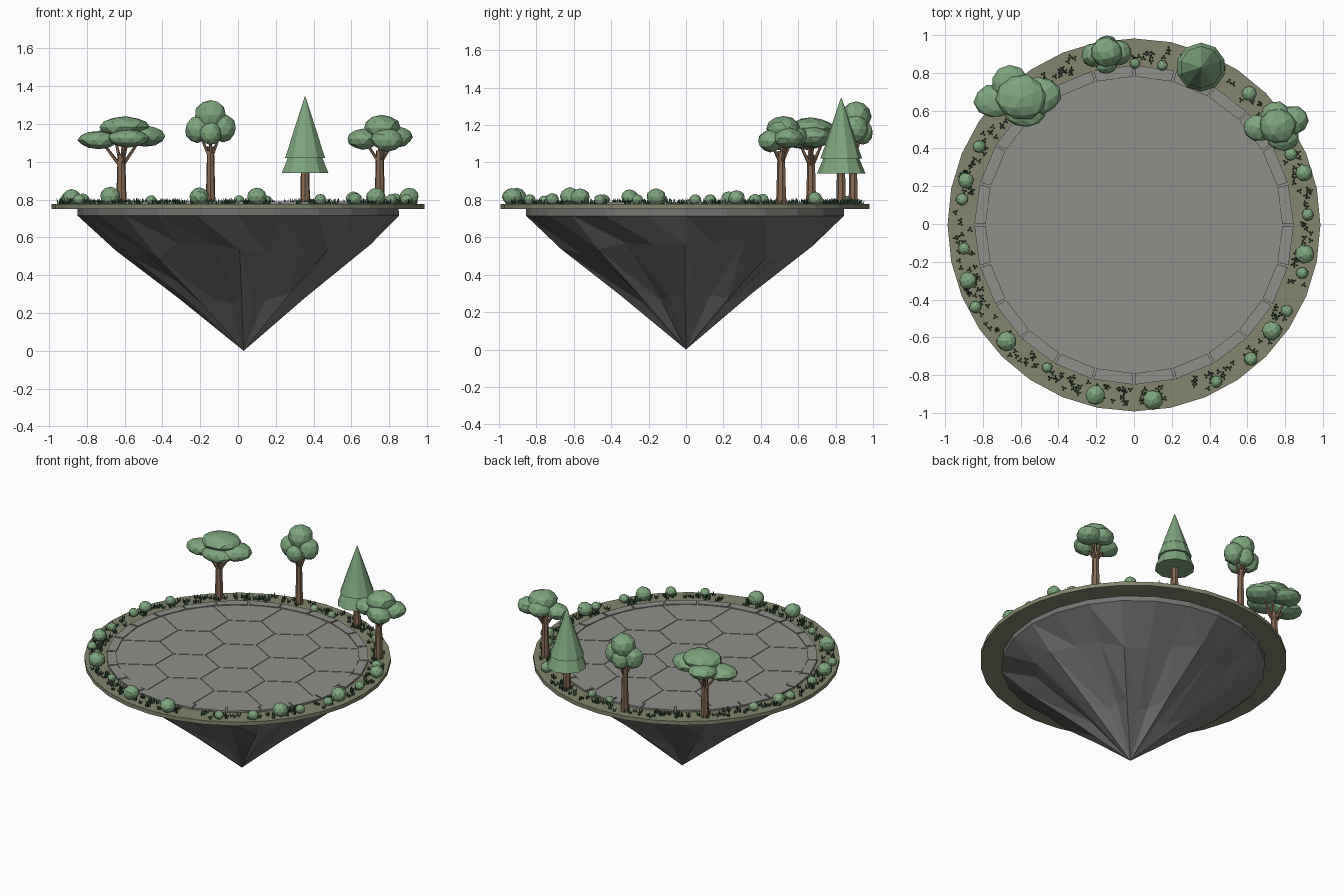
import bpy, bmesh, math, random
from mathutils import Vector, Matrix

if "Cube" in bpy.data.objects:
    bpy.data.objects.remove(bpy.data.objects["Cube"])

random.seed(4)
GROUND = 0.777          # top of the planted rim
CY = -0.005             # the island sits slightly off centre in y


def material(name, r, g, b):
    m = bpy.data.materials.new(name)
    m.diffuse_color = [((c / 255 + 0.055) / 1.055) ** 2.4 for c in (r, g, b)] + [1]
    m.use_nodes = True
    m.node_tree.nodes["Principled BSDF"].inputs["Base Color"].default_value = m.diffuse_color
    return m


PAVING = material("paving grey", 143, 143, 138)
ROCK = material("rock grey", 116, 116, 115)
SOIL = material("mossy soil", 131, 134, 110)
LEAF = material("leaf green", 126, 165, 126)
TUFT = material("dark grass green", 62, 95, 68)
BARK = material("bark brown", 134, 106, 84)


def finish(bm, name, mat):
    bmesh.ops.recalc_face_normals(bm, faces=bm.faces)
    mesh = bpy.data.meshes.new(name)
    bm.to_mesh(mesh)
    bm.free()
    mesh.materials.append(mat)
    ob = bpy.data.objects.new(name, mesh)
    bpy.context.collection.objects.link(ob)
    return ob


def polar(r, a, z):
    return Vector((r * math.cos(a), CY + r * math.sin(a), z))


def rod(bm, a, b, r1, r2, sides=7):
    """Tapered closed cylinder from a to b."""
    a, b = Vector(a), Vector(b)
    d = b - a
    mat = Matrix.Translation((a + b) / 2) @ d.to_track_quat('Z', 'Y').to_matrix().to_4x4()
    bmesh.ops.create_cone(bm, cap_ends=True, segments=sides, radius1=r1, radius2=r2,
                          depth=d.length, matrix=mat)


def blob(bm, centre, size):
    """Faceted, slightly uneven leaf ball."""
    mat = (Matrix.Translation(centre) @ Matrix.Diagonal((*size, 1))
           @ Matrix.Rotation(random.uniform(0, 6), 4, 'Z'))
    verts = bmesh.ops.create_icosphere(bm, subdivisions=2, radius=1, matrix=mat)["verts"]
    for v in verts:
        v.co = Vector(centre) + (v.co - Vector(centre)) * random.uniform(0.94, 1.04)


def extrude_up(bm, height):
    top = bmesh.ops.extrude_face_region(bm, geom=bm.faces[:])["geom"]
    bmesh.ops.translate(bm, vec=(0, 0, height),
                        verts=[g for g in top if isinstance(g, bmesh.types.BMVert)])


# Hanging rock: creased rings narrowing to an off-centre tip
bm = bmesh.new()
N = 24
crease = [1.0 if i % 3 == 0 else random.uniform(0.80, 0.97) for i in range(N)]
rings = []
for z, r, depth in ((0.752, 0.85, 0), (0.715, 0.85, 0), (0.53, 0.655, 0.6), (0.28, 0.335, 1.2)):
    ring = []
    for i in range(N):
        k = 1 - (1 - crease[i]) * depth
        dz = random.uniform(-0.05, 0.05) if depth else 0
        p = polar((r + dz * 1.15) * k, 2 * math.pi * i / N, z + dz)
        p.x += 0.03 * (0.75 - z) / 0.75
        ring.append(bm.verts.new(p))
    rings.append(ring)
tip = bm.verts.new((0.03, 0, 0))
bm.faces.new(rings[0])
for i in range(N):
    j = (i + 1) % N
    for k, (a, b) in enumerate(zip(rings, rings[1:])):
        if k == 0:
            bm.faces.new((a[i], a[j], b[j], b[i]))
        else:
            bm.faces.new((a[i], a[j], b[j]))
            bm.faces.new((a[i], b[j], b[i]))
    bm.faces.new((rings[-1][i], rings[-1][j], tip))
finish(bm, "hanging_rock", ROCK)

# Planted rim disc
bm = bmesh.new()
bm.faces.new([bm.verts.new(polar(0.987, 2 * math.pi * i / 32, 0.75)) for i in range(32)])
extrude_up(bm, GROUND - 0.75)
finish(bm, "soil_rim", SOIL)

# Stone bed below the paving
bm = bmesh.new()
bm.faces.new([bm.verts.new(polar(0.842, 2 * math.pi * i / 48, 0.76)) for i in range(48)])
extrude_up(bm, 0.021)
finish(bm, "paving_bed", PAVING)

# Kerb blocks
bm = bmesh.new()
for i in range(24):
    a0, a1 = (math.radians(15 * (i + s)) for s in (0.025, 0.975))
    bm.faces.new([bm.verts.new(polar(r, a, 0.775)) for r, a in
                  ((0.785, a0), (0.845, a0), (0.845, a1), (0.785, a1))])
extrude_up(bm, 0.014)
finish(bm, "kerb_blocks", PAVING)

# Paving slabs: a disc split into cells around a hexagonal set of centres
S = 0.36
centres = [Vector((S * (q + r / 2), CY + S * r * math.sqrt(3) / 2, 0.775))
           for q in range(-2, 3) for r in range(-2, 3) if abs(q + r) <= 2]
slabs = bmesh.new()
for c in centres:
    cell = bmesh.new()
    cell.faces.new([cell.verts.new(polar(0.778, 2 * math.pi * i / 48, 0.775)) for i in range(48)])
    for o in centres:
        if o is not c and (o - c).length < S * 2.1:
            n = (o - c).normalized()
            bmesh.ops.bisect_plane(cell, geom=cell.verts[:] + cell.edges[:] + cell.faces[:],
                                   plane_co=(o + c) / 2 - n * 0.003, plane_no=n, clear_outer=True)
    for f in cell.faces:
        slabs.faces.new([slabs.verts.new(v.co) for v in f.verts])
    cell.free()
extrude_up(slabs, 0.010)
finish(slabs, "paving_slabs", PAVING)


# Leafy trees: trunk, branches to each leaf ball, crown
def leafy_tree(name, x, y, fork, radius, balls):
    wood, crown = bmesh.new(), bmesh.new()
    rod(wood, (x, y, GROUND - 0.01), (x, y, fork), radius * 1.2, radius * 0.85)
    for dx, dy, z, sx, sy, sz in balls:
        rod(wood, (x, y, fork - 0.07), (x + dx * 0.8, y + dy * 0.8, z - sz * 0.4),
            radius * 0.45, radius * 0.3, 5)
        blob(crown, (x + dx, y + dy, z), (sx, sy, sz))
    finish(wood, name + "_trunk", BARK)
    finish(crown, name + "_crown", LEAF)


leafy_tree("flat_tree", -0.617, 0.67, 1.04, 0.024, [
    (0.02, 0.00, 1.185, 0.14, 0.12, 0.055),
    (-0.12, -0.02, 1.115, 0.11, 0.09, 0.048),
    (0.12, 0.01, 1.135, 0.11, 0.10, 0.055),
    (-0.04, 0.08, 1.140, 0.10, 0.09, 0.050),
    (0.04, -0.08, 1.125, 0.11, 0.08, 0.048)])
leafy_tree("round_tree", -0.145, 0.895, 1.08, 0.022, [
    (0.00, 0.015, 1.245, 0.085, 0.08, 0.085),
    (-0.07, 0.00, 1.17, 0.066, 0.065, 0.072),
    (0.065, 0.01, 1.18, 0.068, 0.07, 0.075),
    (0.00, -0.05, 1.15, 0.06, 0.05, 0.06),
    (0.00, 0.05, 1.16, 0.06, 0.055, 0.065)])
leafy_tree("broad_tree", 0.75, 0.51, 1.06, 0.024, [
    (0.01, 0.01, 1.18, 0.10, 0.095, 0.066),
    (-0.09, 0.00, 1.12, 0.085, 0.07, 0.055),
    (0.09, 0.04, 1.13, 0.085, 0.08, 0.055),
    (0.04, -0.06, 1.115, 0.085, 0.065, 0.06),
    (0.00, 0.07, 1.14, 0.08, 0.07, 0.055)])

# Conifer with three stacked skirts
bm = bmesh.new()
rod(bm, (0.355, 0.83, GROUND - 0.01), (0.355, 0.83, 1.0), 0.027, 0.022)
finish(bm, "conifer_trunk", BARK)
bm = bmesh.new()
for z0, r0, z1, r1 in ((0.94, 0.13, 1.06, 0.08), (1.02, 0.112, 1.15, 0.065), (1.10, 0.085, 1.345, 0.002)):
    rod(bm, (0.355, 0.83, z0), (0.355, 0.83, z1), r0, r1, 10)
finish(bm, "conifer_crown", LEAF)

# Bushes around the rim: x, y, radius
BUSHES = [(-.82, .41, .034), (-.89, .23, .042), (-.91, .13, .032), (-.90, -.13, .032),
          (-.88, -.30, .047), (-.84, -.44, .032), (-.675, -.62, .055), (-.46, -.76, .028),
          (-.205, -.905, .053), (.10, -.93, .053), (.435, -.835, .032), (.62, -.715, .036),
          (.73, -.565, .052), (.81, -.46, .032), (.89, -.26, .032), (.905, -.16, .052),
          (.92, .05, .032), (.90, .27, .045), (.83, .37, .034), (.61, .69, .04),
          (.15, .84, .028), (.005, .85, .028)]
bm = bmesh.new()
for x, y, r in BUSHES:
    blob(bm, (x, y, GROUND + r * 0.75), (r, r, r * 0.9))
finish(bm, "bushes", LEAF)

# Grass tufts: three leaning blades each
bm = bmesh.new()
for i in range(330):
    base = polar(random.uniform(0.865, 0.955), random.uniform(0, 2 * math.pi), GROUND - 0.003)
    turn = random.uniform(0, 6.28)
    for k in range(3):
        a = turn + k * 2.1
        out = Vector((math.cos(a), math.sin(a), 0))
        rod(bm, base + out * 0.005,
            base + out * 0.014 + Vector((0, 0, random.uniform(0.020, 0.035))), 0.006, 0.0008, 3)
finish(bm, "grass_tufts", TUFT)
